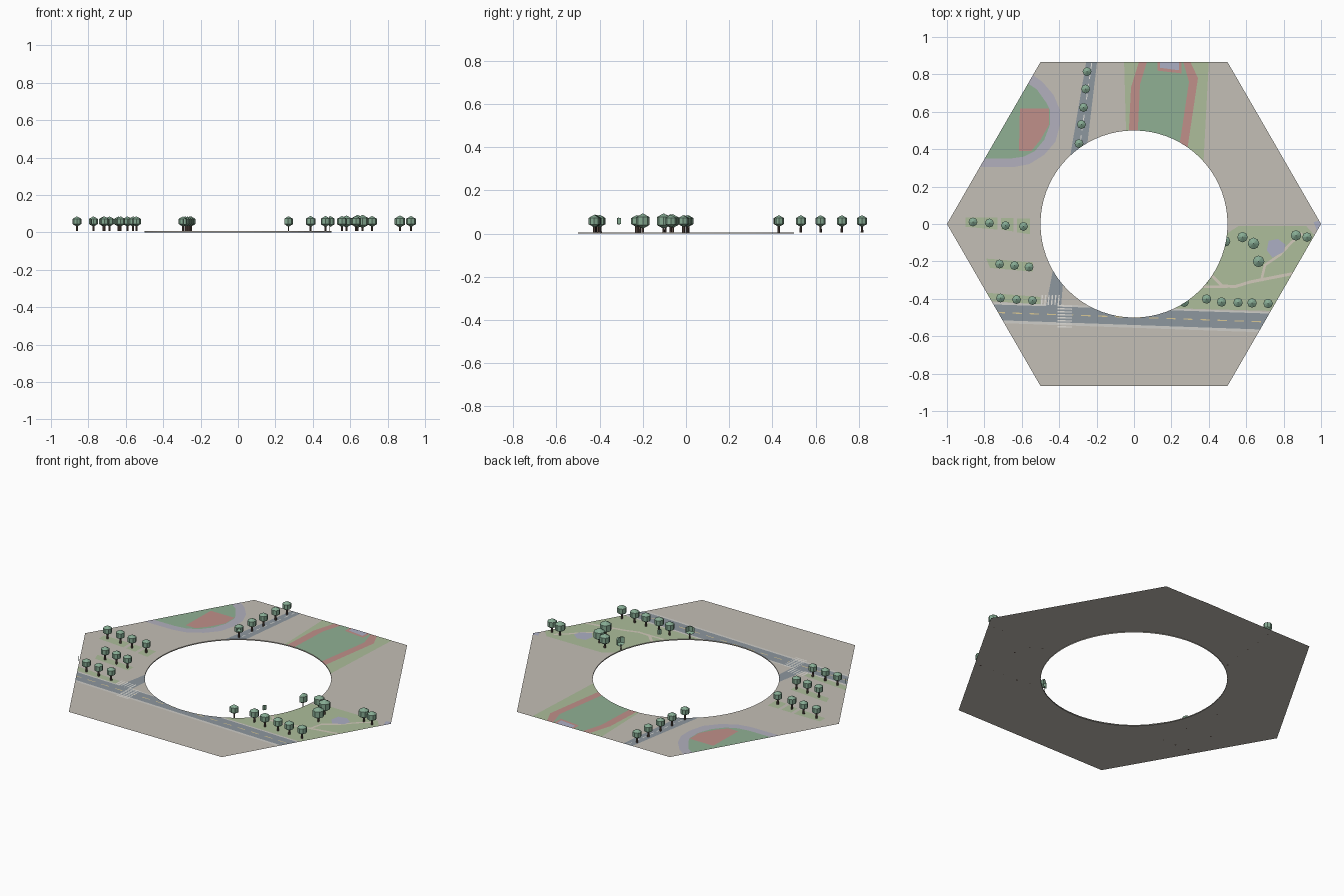
import bpy, bmesh, math
from mathutils import Vector, Matrix

if "Cube" in bpy.data.objects:
    bpy.data.objects.remove(bpy.data.objects["Cube"])

N, R, TOP = 72, 0.5, 0.006
A = R * math.cos(math.pi / N)
HOLE = [Vector((math.cos(a), math.sin(a), 0)) for a in
        ((k + 0.5) * 2 * math.pi / N for k in range(N))]
HEX = [Vector((math.cos(a), math.sin(a), 0)) for a in
       (math.radians(30 + 60 * k) for k in range(6))]


def material(name, code):
    srgb = [int(code[i:i + 2], 16) / 255 for i in (0, 2, 4)]
    m = bpy.data.materials.new(name)
    m.diffuse_color = [((c + 0.055) / 1.055) ** 2.4 for c in srgb] + [1]
    m.use_nodes = True
    m.node_tree.nodes["Principled BSDF"].inputs["Base Color"].default_value = m.diffuse_color
    return m


PAVING = material("paving", "c4bfb6")
ASPHALT = material("asphalt", "8d979f")
KERB = material("kerb", "cfcdc8")
LINE = material("road_line", "e2e0da")
YELLOW = material("centre_line", "d8c795")
LAWN = material("lawn", "adbd9b")
PITCH = material("pitch", "90b094")
RED = material("red_track", "c0908a")
LAVENDER = material("lavender_track", "b2b0bd")
WATER = material("water", "acafc4")
PATH = material("path", "d2cabb")
CROWN = material("crown", "86ab93")
TRUNK = material("trunk", "5c4c44")


def finish(name, bm, mat):
    me = bpy.data.meshes.new(name)
    bm.to_mesh(me)
    bm.free()
    me.materials.append(mat)
    ob = bpy.data.objects.new(name, me)
    bpy.context.collection.objects.link(ob)


def cut(bm, co, no, clear=False):
    geom = bm.verts[:] + bm.edges[:] + bm.faces[:]
    if geom:
        bmesh.ops.bisect_plane(bm, geom=geom, dist=1e-6, plane_co=co,
                               plane_no=no, clear_outer=clear)


def clip(bm, hole=True):
    """Trim to the hexagon and to the round opening."""
    for n in HEX:
        cut(bm, n * math.sqrt(0.75), n, True)
    if hole:
        for n in HOLE:
            cut(bm, n * A, n)
        inside = [f for f in bm.faces
                  if max(f.calc_center_median().dot(n) for n in HOLE) < A]
        bmesh.ops.delete(bm, geom=inside, context='FACES')
        bmesh.ops.dissolve_limit(bm, angle_limit=0.002, verts=bm.verts[:], edges=bm.edges[:])


def patch(name, mat, layer, *polys):
    """Flat painted areas, stacked in thin layers above the paving."""
    bm = bmesh.new()
    for poly in polys:
        f = bm.faces.new([bm.verts.new((x, y, TOP + layer * 0.0005)) for x, y in poly])
        f.normal_update()
        if f.normal.z < 0:
            f.normal_flip()
    bmesh.ops.triangulate(bm, faces=bm.faces[:])
    clip(bm)
    finish(name, bm, mat)


def strip(pts, w):
    """Outline of a ribbon following a line."""
    pts = [Vector(p) for p in pts]
    left, right = [], []
    for i, p in enumerate(pts):
        d = (pts[min(i + 1, len(pts) - 1)] - pts[max(i - 1, 0)]).normalized()
        side = Vector((-d.y, d.x)) * w / 2
        left.append(p + side)
        right.append(p - side)
    return left + right[::-1]


def dashes(a, b, n, w, fill=0.55):
    a, b = Vector(a), Vector(b)
    return [strip([a.lerp(b, i / n), a.lerp(b, (i + fill) / n)], w) for i in range(n)]


def grove(name, trees, r):
    """Trees: faceted crown on a six-sided trunk, trimmed at the plate edges."""
    crowns, trunks = bmesh.new(), bmesh.new()
    for t in trees:
        x, y = t[:2]
        s = t[2] if len(t) > 2 else r
        for kind, target in (("crown", crowns), ("trunk", trunks)):
            bm = bmesh.new()
            if kind == "crown":
                bmesh.ops.create_uvsphere(bm, u_segments=8, v_segments=3, radius=s,
                                          matrix=Matrix.Translation((x, y, 0.058)))
            else:
                bmesh.ops.create_cone(bm, cap_ends=True, segments=6, radius1=0.006,
                                      radius2=0.005, depth=0.034,
                                      matrix=Matrix.Translation((x, y, TOP + 0.017)))
            clip(bm, math.hypot(x, y) < R + 0.04)
            me = bpy.data.meshes.new("part")
            bm.to_mesh(me)
            bm.free()
            target.from_mesh(me)
            bpy.data.meshes.remove(me)
    finish(name + "_crowns", crowns, CROWN)
    finish(name + "_trunks", trunks, TRUNK)


# Hexagonal paving sheet with a round opening and a thin opening rim
bm = bmesh.new()
outer, inner, low = [], [], []
for k in range(N):
    a = 2 * math.pi * k / N
    d = Vector((math.cos(a), math.sin(a), 0))
    reach = math.sqrt(0.75) / max(d.dot(n) for n in HEX)
    up = Vector((0, 0, TOP))
    outer.append(bm.verts.new(d * reach + up))
    inner.append(bm.verts.new(d * R + up))
    low.append(bm.verts.new(d * R))
for k in range(N):
    j = (k + 1) % N
    bm.faces.new((inner[k], outer[k], outer[j], inner[j]))
    bm.faces.new((low[k], inner[k], inner[j], low[j]))
finish("paving_sheet", bm, PAVING)

# Running oval in the back left corner
patch("oval_track", LAVENDER, 1, [(-.56, .81), (-.49, .76), (-.43, .69), (-.396, .61), (-.396, .53),
      (-.42, .44), (-.48, .37), (-.56, .32), (-.64, .305), (-.85, .305), (-.9, .5)])
patch("oval_lawn", PITCH, 2, [(-.58, .76), (-.52, .72), (-.47, .65), (-.45, .61), (-.45, .53),
      (-.48, .45), (-.53, .39), (-.59, .36), (-.66, .35), (-.85, .35), (-.9, .6)])
patch("oval_court", RED, 3, [(-.61, .617), (-.455, .617), (-.455, .53), (-.5, .45), (-.55, .39), (-.615, .39)])

# Sports field at the back
patch("field_lawn", LAWN, 1, [(-.053, .87), (-.04, .4), (.37, .3), (.40, .87)])
patch("field_track", RED, 2, [(.027, .87), (-.016, .73), (-.032, .4), (.27, .3), (.342, .78), (.30, .87)])
patch("field_pitch", PITCH, 3, [(.07, .87), (.032, .746), (.016, .4), (.225, .3), (.294, .76), (.262, .87)])
patch("field_stand", RED, 4, [(.125, .87), (.125, .82), (.255, .805), (.255, .87)])
patch("field_pool", WATER, 5, [(.14, .87), (.14, .835), (.24, .822), (.24, .87)])

# Roads and markings
patch("back_road", ASPHALT, 1, [(-.255, .87), (-.345, .34), (-.26, .34), (-.197, .87)])
patch("back_road_dashes", LINE, 2, *dashes((-.226, .86), (-.29, .42), 8, .005))
patch("main_road_kerb", KERB, 1, [(-.85, -.415), (.85, -.475), (.85, -.585), (-.85, -.525)])
patch("main_road", ASPHALT, 2, [(-.85, -.427), (.85, -.483), (.85, -.57), (-.85, -.51)])
patch("main_road_dashes", YELLOW, 3, *dashes((-.74, -.473), (.72, -.524), 16, .006))
patch("side_road", ASPHALT, 2, [(-.425, -.2), (-.47, -.44), (-.39, -.44), (-.37, -.2)])
patch("side_crossing", LINE, 3, *[strip([(-.49 + i * .018, -.38), (-.495 + i * .018, -.432)], .007)
                                  for i in range(6)])
patch("main_crossing", LINE, 4, *[strip([(-.408, -.437 - i * .016), (-.332, -.439 - i * .016)], .007)
                                  for i in range(8)])

# Lawns on the left
patch("left_lawns", LAWN, 1,
      [(-.9, .035), (-.73, .035), (-.73, -.03), (-.9, -.015)],
      [(-.71, .032), (-.645, .032), (-.645, -.04), (-.71, -.03)],
      [(-.625, .03), (-.555, .03), (-.555, -.055), (-.625, -.045)],
      [(-.79, -.185), (-.54, -.205), (-.54, -.255), (-.77, -.235)],
      [(-.82, -.365), (-.5, -.39), (-.5, -.43), (-.8, -.41)])

# Park on the right
patch("park_lawn", LAWN, 1, [(.45, -.08), (.49, -.055), (.56, -.01), (.92, -.01), (1, -.1), (.75, -.465), (.2, -.45)])
patch("park_paths", PATH, 2,
      strip([(.40, -.26), (.47, -.33), (.54, -.335), (.62, -.31), (.85, -.265)], .016),
      strip([(.68, -.305), (.7, -.22), (.78, -.165), (.84, -.1), (.9, -.05)], .014),
      strip([(.35, -.335), (.5, -.335)], .014))
patch("park_pond", WATER, 3, [(.72, -.09), (.77, -.08), (.81, -.11), (.8, -.15), (.74, -.18), (.71, -.14)])
patch("corner_pond", WATER, 2, [(.96, .01), (1, .02), (1, -.04), (.98, -.04)])

# Trees
grove("back_road_trees", [(-.251, .815), (-.259, .722), (-.27, .623), (-.281, .532), (-.294, .43)], .0275)
grove("left_trees", [(-.861, .011), (-.773, .005), (-.687, -.008), (-.591, -.013),
                     (-.719, -.214), (-.639, -.222), (-.561, -.23),
                     (-.8, -.39), (-.714, -.396), (-.628, -.404), (-.543, -.409)], .0275)
grove("main_road_trees", [(.268, -.418), (.388, -.401), (.468, -.417), (.556, -.42),
                          (.631, -.422), (.717, -.425)], .0295)
grove("park_trees", [(.375, -.3, .0275), (.487, -.093), (.58, -.07), (.639, -.104, .036),
                     (.666, -.2, .036), (.866, -.061), (.925, -.07, .0295)], .0325)
